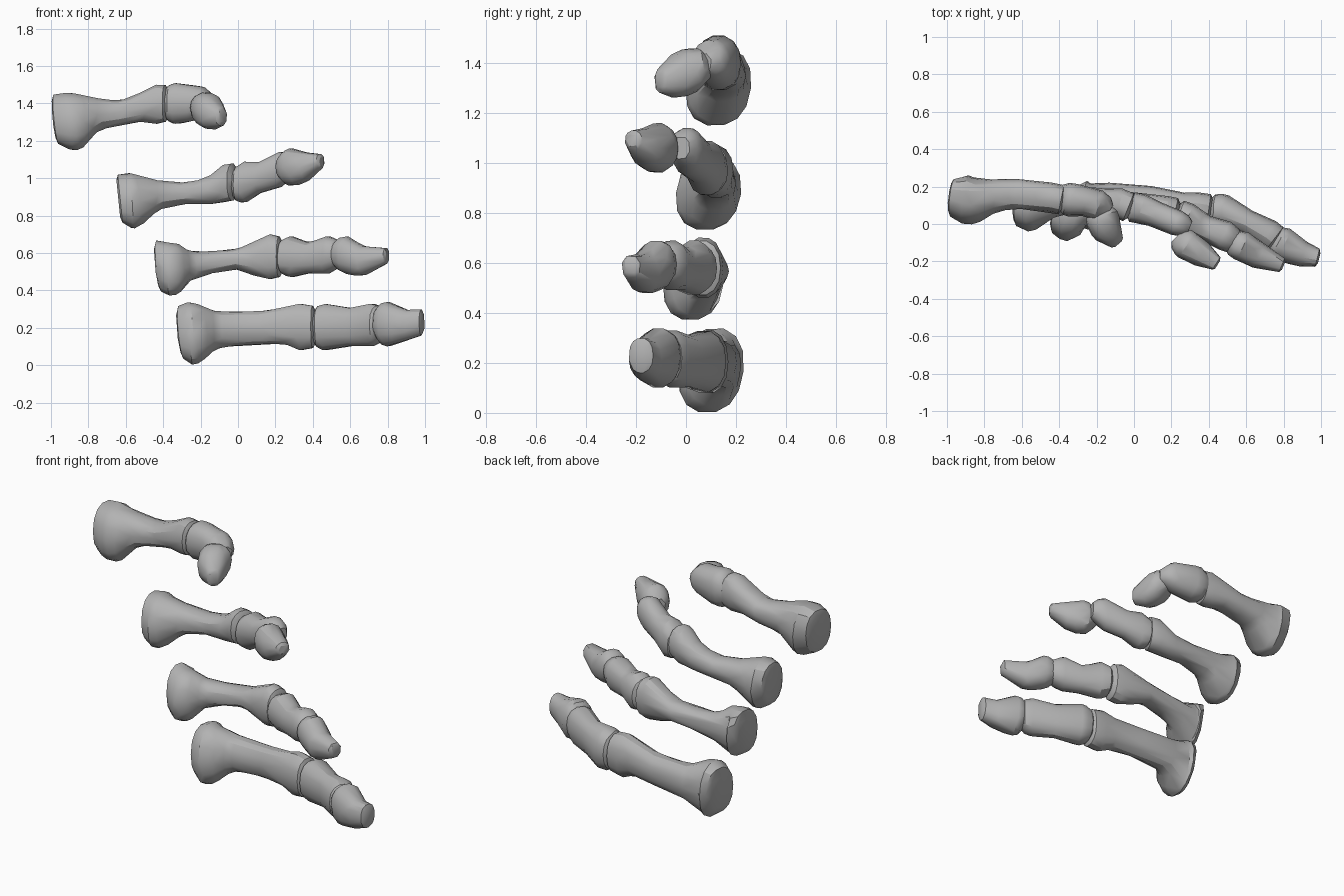
import bpy, bmesh, math
from mathutils import Vector

cube = bpy.data.objects.get("Cube")
if cube:
    bpy.data.objects.remove(cube, do_unlink=True)

SIDES = 14
STEPS = 3

bone_grey = bpy.data.materials.new("bone_grey")
bone_grey.use_nodes = True
colour = (0.45, 0.45, 0.45, 1)
bone_grey.diffuse_color = colour
bone_grey.node_tree.nodes["Principled BSDF"].inputs["Base Color"].default_value = colour


def spline(a, b, c, d, t):
    """Smooth blend from b to c through neighbouring sections."""
    return [q + t * ((r - p) / 2 + t * ((p - 2.5 * q + 2 * r - s / 2)
            + t * (1.5 * (q - r) + (s - p) / 2))) for p, q, r, s in zip(a, b, c, d)]


def refine(sections):
    """Add in-between sections along the bone."""
    padded = [sections[0]] + sections + [sections[-1]]
    out = []
    for i in range(len(sections) - 1):
        out += [spline(*padded[i:i + 4], k / STEPS) for k in range(STEPS)]
    return out + [list(sections[-1])]


def boxy(value):
    """Push a sine or cosine outwards for a squarer oval."""
    return math.copysign(abs(value) ** 0.88, value)


def bone(name, sections, start_cap, end_cap, start_size=0.65, lean=0.0, slant=0.0):
    """Loft upright ovals (x, y, low, high, half depth), in hundredths."""
    rows = [[v / 100 for v in row] for row in refine(sections)]
    bm = bmesh.new()
    rings = []

    def ring(centre, side, depth, height, fade):
        verts = []
        for k in range(SIDES):
            angle = math.tau * k / SIDES
            up = boxy(math.sin(angle)) * height
            offset = Vector((-up * slant * fade, up * lean * fade, up))
            verts.append(bm.verts.new(centre + side * boxy(math.cos(angle)) * depth + offset))
        rings.append(verts)

    last = len(rows) - 1
    for i, (x, y, low, high, half) in enumerate(rows):
        before, after = rows[max(i - STEPS, 0)], rows[min(i + STEPS, last)]
        along = Vector((after[0] - before[0], after[1] - before[1], 0)).normalized()
        side = Vector((-along.y, along.x, 0))
        centre = Vector((x, y, (low + high) / 2))
        height = (high - low) / 2
        fade = (1 - i / last) ** 3
        if i == 0:
            ring(centre - along * start_cap, side, half * start_size, height * start_size, fade)
        ring(centre, side, half, height, fade)
        if i == last:
            ring(centre + along * end_cap, side, half * 0.65, height * 0.65, fade)

    for a, b in zip(rings, rings[1:]):
        for k in range(SIDES):
            n = (k + 1) % SIDES
            bm.faces.new((a[k], a[n], b[n], b[k]))
    bm.faces.new(rings[0])
    bm.faces.new(rings[-1])
    bmesh.ops.recalc_face_normals(bm, faces=bm.faces)
    mesh = bpy.data.meshes.new(name)
    bm.to_mesh(mesh)
    bm.free()
    mesh.materials.append(bone_grey)
    obj = bpy.data.objects.new(name, mesh)
    bpy.context.collection.objects.link(obj)

    # Irregular facets, softly shaded
    bpy.ops.object.select_all(action="DESELECT")
    obj.select_set(True)
    bpy.context.view_layer.objects.active = obj
    facets = obj.modifiers.new("facets", "DECIMATE")
    facets.ratio = 0.4
    bpy.ops.object.modifier_apply(modifier=facets.name)
    bpy.ops.object.shade_smooth_by_angle(angle=math.radians(30))


def long_bone(digit, sections):
    bone(digit + "_long_bone", sections, 0.01, 0.02, start_size=0.8, lean=0.15, slant=0.1)


def middle_bone(digit, sections):
    bone(digit + "_middle_bone", sections, 0.02, 0.03)


def tip_bone(digit, sections):
    bone(digit + "_tip_bone", sections, 0.025, 0.01)


# Lowest digit
long_bone("lowest", [(-30, 11, 3, 32, 10), (-25, 10, 0, 34, 13), (-19, 11, 3, 32, 11),
                     (-10, 14, 9, 29, 8), (10, 13, 11, 29, 7), (25, 10, 11, 31, 7),
                     (33, 9, 8, 33, 8), (40, 8, 9, 32, 8)])
middle_bone("lowest", [(42, 8, 10, 31, 8), (47, 7, 8, 33, 9), (60, 1, 10, 31, 7),
                       (71, -5, 10, 33, 8), (75, -8, 12, 32, 8)])
tip_bone("lowest", [(76, -9, 13, 32, 8), (80, -11, 10, 34, 9), (90, -16, 13, 30, 7),
                    (98, -18, 16, 30, 5)])

# Second digit
long_bone("second", [(-42, 4, 39, 67, 9), (-37, 3, 37, 66, 12), (-32, 4, 39, 65, 10),
                     (-24, 8, 46, 61, 7), (-3, 10, 51, 62, 7), (8, 9, 48, 66, 7),
                     (17, 7, 46, 70, 8), (22, 6, 47, 69, 8)])
middle_bone("second", [(24, 5, 49, 67, 8), (29, 3, 47, 69, 8), (38, -2, 49, 66, 7),
                       (48, -6, 49, 69, 8), (53, -9, 52, 67, 7)])
tip_bone("second", [(53, -10, 52, 67, 7), (58, -12, 49, 69, 8), (67, -17, 48, 64, 7),
                    (79, -22, 54, 63, 4)])

# Third digit
long_bone("third", [(-63, 9, 76, 102, 10), (-57, 9, 73, 103, 13), (-51, 10, 76, 101, 11),
                    (-42, 12, 83, 99, 8), (-28, 13, 86, 98, 7), (-16, 12, 86, 101, 7),
                    (-8, 11, 87, 107, 8), (-3, 9, 88, 108, 8)])
middle_bone("third", [(-1, 9, 88, 106, 8), (4, 8, 87, 109, 8), (12, 5, 92, 109, 7),
                      (22, 1, 95, 114, 7), (27, -1, 99, 113, 6)])
tip_bone("third", [(25, -8, 99, 113, 7), (28, -11, 96, 116, 8), (36, -16, 98, 114, 7),
                   (44, -21, 105, 113, 4)])

# Top digit
long_bone("top", [(-97, 14, 118, 145, 10), (-90, 13, 115, 146, 13), (-84, 13, 116, 145, 12),
                  (-75, 15, 125, 143, 9), (-63, 16, 128, 142, 8), (-52, 15, 130, 146, 8),
                  (-44, 14, 129, 150, 8), (-39, 13, 130, 150, 8)])
middle_bone("top", [(-38, 13, 131, 149, 8), (-34, 13, 129, 151, 9), (-26, 12, 130, 150, 8),
                    (-19, 10, 132, 149, 8), (-16, 8, 134, 146, 7)])
tip_bone("top", [(-19, 7, 132, 144, 7), (-17, 3, 128, 146, 9), (-14, -4, 126, 144, 8),
                 (-9, -10, 128, 138, 4)])
